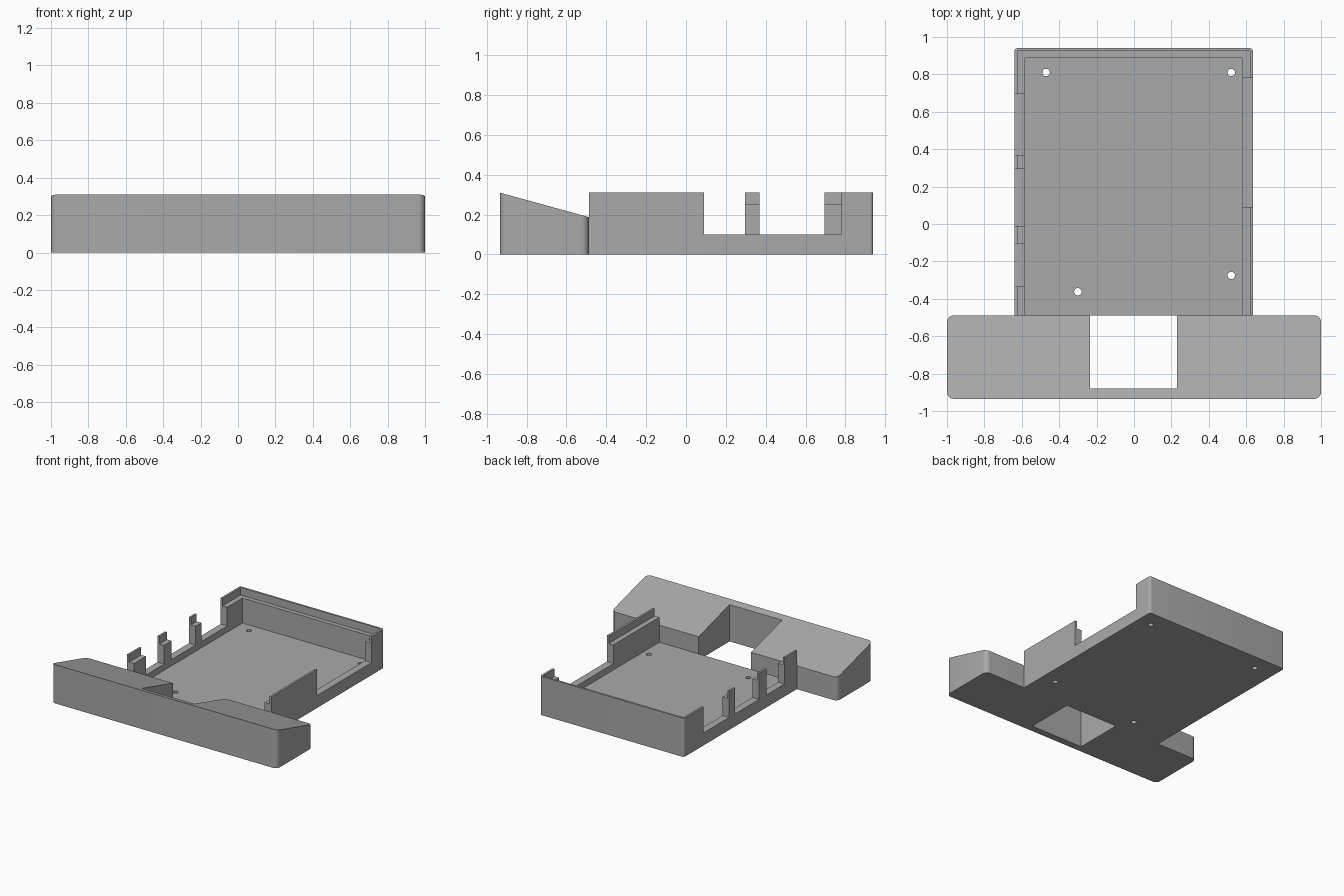
import bpy, bmesh, math

if "Cube" in bpy.data.objects:
    bpy.data.objects.remove(bpy.data.objects["Cube"], do_unlink=True)

grey = bpy.data.materials.new("plain grey")
grey.use_nodes = True
colour = (0.4, 0.4, 0.4, 1)
grey.diffuse_color = colour
grey.node_tree.nodes["Principled BSDF"].inputs["Base Color"].default_value = colour


def finish(bm, name):
    mesh = bpy.data.meshes.new(name)
    bmesh.ops.recalc_face_normals(bm, faces=bm.faces)
    bm.to_mesh(mesh)
    bm.free()
    mesh.materials.append(grey)
    obj = bpy.data.objects.new(name, mesh)
    bpy.context.collection.objects.link(obj)
    return obj


def box_mesh(x, y, z):
    bm = bmesh.new()
    bmesh.ops.create_cube(bm, size=1)
    for v in bm.verts:
        v.co = [r[0] if c < 0 else r[1] for c, r in zip(v.co, (x, y, z))]
    return bm


def round_uprights(bm, radius, y_min=-9):
    """Round the vertical edges lying behind y_min."""
    edges = [e for e in bm.edges
             if abs(e.verts[0].co.z - e.verts[1].co.z) > 0.1
             and (e.verts[0].co - e.verts[1].co).xy.length < 1e-4
             and e.verts[0].co.y > y_min]
    bmesh.ops.bevel(bm, geom=edges, offset=radius, segments=6,
                    profile=0.5, affect='EDGES')


def cut(target, cutter):
    mod = target.modifiers.new("cut", 'BOOLEAN')
    mod.operation = 'DIFFERENCE'
    mod.solver = 'EXACT'
    mod.object = cutter
    bpy.context.view_layer.objects.active = target
    bpy.ops.object.modifier_apply(modifier=mod.name)
    bpy.data.objects.remove(cutter, do_unlink=True)


def cut_box(target, x, y, z):
    cut(target, finish(box_mesh(x, y, z), "cutter"))


def smooth(obj):
    bpy.ops.object.select_all(action='DESELECT')
    obj.select_set(True)
    bpy.context.view_layer.objects.active = obj
    bpy.ops.object.shade_smooth_by_angle(angle=math.radians(30))


TOP, LEDGE, SILL, FLOOR = 0.31, 0.25, 0.10, 0.05
ABOVE = 0.5

# Tray: rounded rear corners, open front, stepped rim
bm = box_mesh((-0.64, 0.637), (-0.488, 0.94), (0, TOP))
round_uprights(bm, 0.018, 0)
tray = finish(bm, "tray")
cut_box(tray, (-0.582, 0.578), (-0.7, 0.888), (FLOOR, ABOVE))
cut_box(tray, (-0.624, 0.62), (-0.7, 0.924), (LEDGE, ABOVE))

# Side openings down to the sill
for y in ((-0.335, -0.105), (-0.01, 0.295), (0.368, 0.695)):
    cut_box(tray, (-0.8, -0.5), y, (SILL, ABOVE))
cut_box(tray, (0.5, 0.8), (0.09, 0.78), (SILL, ABOVE))

# Screw holes through the floor
for x, y in ((-0.47, 0.81), (0.52, 0.81), (0.52, -0.275), (-0.3, -0.362)):
    bm = bmesh.new()
    bmesh.ops.create_cone(bm, cap_ends=True, segments=24, radius1=0.02,
                          radius2=0.02, depth=0.4)
    bmesh.ops.translate(bm, verts=bm.verts, vec=(x, y, 0))
    cut(tray, finish(bm, "hole_cutter"))
smooth(tray)

# Sloping front block with a notch behind its face
bm = box_mesh((-1, 1), (-0.935, -0.488), (0, TOP))
for v in bm.verts:
    if v.co.z > 0.1 and v.co.y > -0.6:
        v.co.z = 0.187
round_uprights(bm, 0.037)
front_block = finish(bm, "front_block")
cut_box(front_block, (-0.235, 0.23), (-0.88, -0.3), (-0.2, ABOVE))
smooth(front_block)
